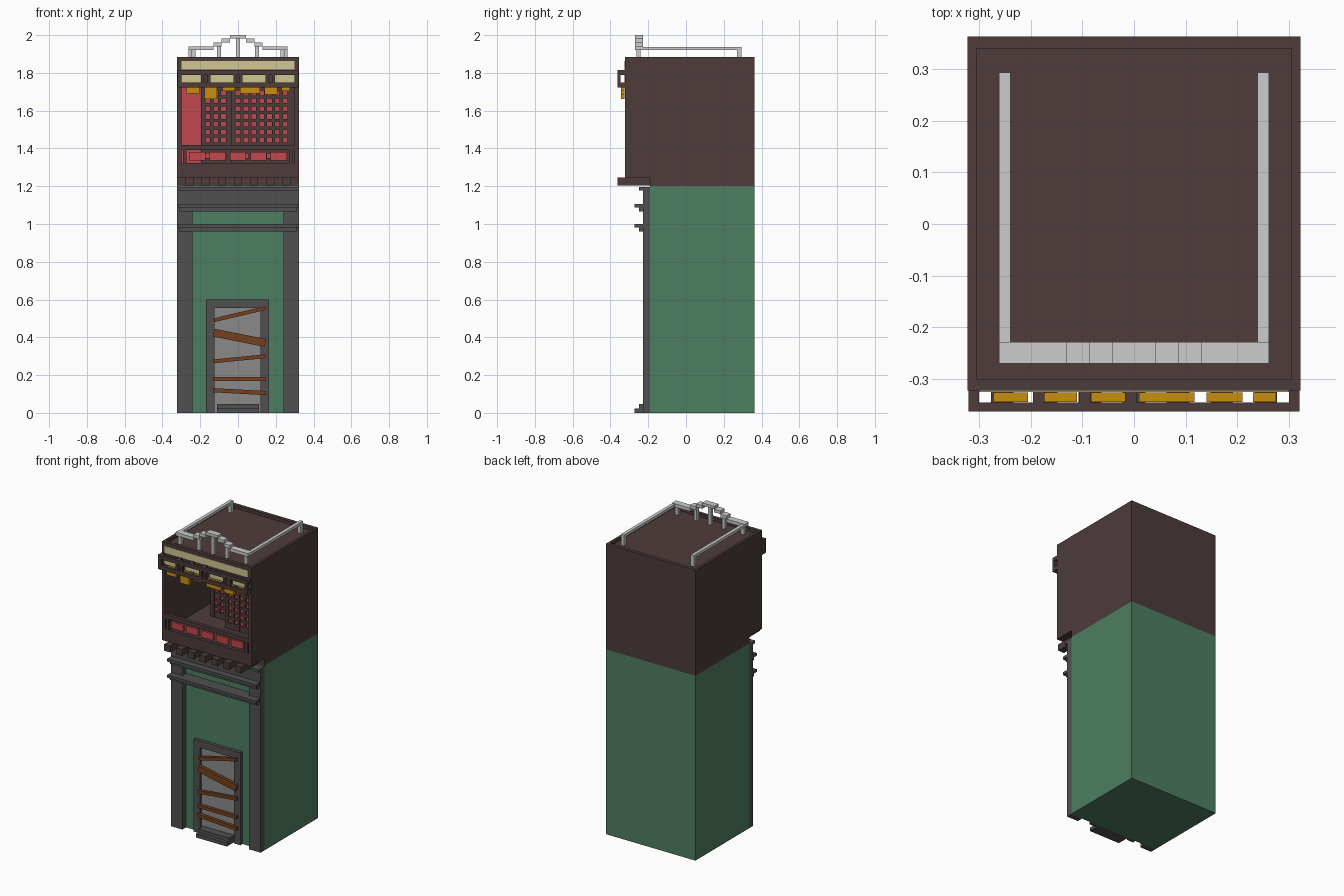
import bpy, bmesh, math
from mathutils import Matrix, Vector

if "Cube" in bpy.data.objects:
    bpy.data.objects.remove(bpy.data.objects["Cube"])


def material(name, hex_code):
    def linear(c):
        return c / 12.92 if c <= 0.04045 else ((c + 0.055) / 1.055) ** 2.4
    rgb = [linear(int(hex_code[i:i + 2], 16) / 255) for i in (0, 2, 4)]
    m = bpy.data.materials.new(name)
    m.use_nodes = True
    m.diffuse_color = (*rgb, 1)
    m.node_tree.nodes["Principled BSDF"].inputs["Base Color"].default_value = (*rgb, 1)
    return m


BROWN = material("dark brown", "4d3c3b")
GREEN = material("green plaster", "4d7e61")
STONE = material("dark grey stone", "505050")
DOOR = material("door grey", "8a8a8a")
WOOD = material("plank wood", "75401d")
RED = material("red", "c2474e")
CREAM = material("cream", "cfc791")
ORANGE = material("orange", "c98f0e")
METAL = material("light grey metal", "cccccc")


def finish(name, bm, mat):
    mesh = bpy.data.meshes.new(name)
    bm.to_mesh(mesh)
    bm.free()
    mesh.materials.append(mat)
    obj = bpy.data.objects.new(name, mesh)
    bpy.context.collection.objects.link(obj)
    return obj


def add_box(bm, x0, x1, y0, y1, z0, z1):
    size = Matrix.Diagonal((x1 - x0, y1 - y0, z1 - z0, 1))
    mid = Vector((x0 + x1, y0 + y1, z0 + z1)) / 2
    bmesh.ops.create_cube(bm, size=1, matrix=Matrix.Translation(mid) @ size)


def part(name, mat, *boxes):
    """One object made of boxes given as x, y and z ranges."""
    bm = bmesh.new()
    for b in boxes:
        add_box(bm, *b)
    return finish(name, bm, mat)


def both(x0, x1, *rest):
    """A box and its mirror image across x."""
    return [(x0, x1, *rest), (-x1, -x0, *rest)]


def cut(obj, *boxes):
    """Subtract boxes from an object."""
    for b in boxes:
        cutter = part("cutter", BROWN, b)
        cutter.hide_render = True
        mod = obj.modifiers.new("cut", "BOOLEAN")
        mod.operation, mod.solver, mod.object = "DIFFERENCE", "EXACT", cutter
        bpy.context.view_layer.update()
        shape = bpy.data.meshes.new_from_object(
            obj.evaluated_get(bpy.context.evaluated_depsgraph_get()))
        obj.modifiers.clear()
        obj.data = shape
        bpy.data.objects.remove(cutter)


W = 0.322       # half width
BACK = 0.363
FRONT = -0.322  # upper storey front
WALL = -0.19    # lower storey front

# Lower storey with stone pilasters, lintel and mouldings
part("lower_storey", GREEN, (-W, W, WALL, BACK, 0, 1.2))
part("pilasters", STONE, *both(0.24, W, -0.228, WALL, 0, 1.065))
part("lintel", STONE, (-W, W, -0.228, WALL, 1.065, 1.195))
part("lintel_cap", STONE, (-W, W, -0.25, -0.228, 1.178, 1.195))
for name, z in (("upper_moulding", 1.065), ("lower_moulding", 0.96)):
    part(name, STONE, (-0.312, 0.312, -0.25, WALL, z, z + 0.022),
         (-0.318, 0.318, -0.272, WALL, z + 0.022, z + 0.04))

# Boarded door with step
part("door_frame", STONE, (-0.17, -0.125, -0.212, WALL, 0, 0.6),
     (0.12, 0.165, -0.212, WALL, 0, 0.6), (-0.125, 0.12, -0.212, WALL, 0.556, 0.6))
part("door_panel", DOOR, (-0.125, 0.12, -0.198, WALL, 0, 0.556))
part("door_step", STONE, (-0.112, 0.11, -0.272, WALL, 0, 0.023),
     (-0.112, 0.11, -0.25, WALL, 0.023, 0.046))
planks = [(0.49, 0.555, 0.02), (0.425, 0.37, 0.042), (0.273, 0.3, 0.02),
          (0.18, 0.18, 0.02), (0.12, 0.105, 0.022)]
for i, (za, zb, thick) in enumerate(planks):
    plank = part(f"door_plank_{i + 1}", WOOD,
                 (-0.14, 0.14, -0.01, 0.01, -thick / 2, thick / 2))
    plank.location = (0.008, -0.217, (za + zb) / 2)
    plank.rotation_euler.y = -math.atan2(zb - za, 0.275)

# Upper storey: hollow room, sunken roof and an overhanging front
upper = part("upper_storey", BROWN, (-W, W, FRONT, BACK, 1.2, 1.885))
cut(upper, (-0.5, 0.5, -0.5, WALL, 1.1, 1.245),
    (-0.3, 0.3, -0.5, 0.33, 1.31, 1.73),
    (-0.305, 0.305, -0.3, 0.34, 1.865, 2))
part("overhang_beams", BROWN, *[(x - 0.022, x + 0.022, -0.363, WALL, 1.203, 1.245)
                                for x in [-0.255 + 0.085 * i for i in range(7)]])
part("room_back_wall", RED, (-0.3, 0.3, 0.322, 0.33, 1.31, 1.73))


# Sliding lattice screens with red paper behind
def screen(name, x0, x1, first, columns, y):
    pitch, hole, top = 0.0415, 0.025, 1.706
    part(name + "_paper", RED, (x0, x1, y + 0.01, y + 0.016, 1.31, 1.73))
    starts = [first + pitch * i for i in range(columns)]
    lefts = [x0] + [s + hole for s in starts]
    bars = [(a, b, y, y + 0.01, 1.31, 1.73) for a, b in zip(lefts, starts + [x1])]
    tops = [top - pitch * i for i in range(9)]
    for hi, lo in zip([1.73] + [t - hole for t in tops], tops + [1.31]):
        bars.append((x0, x1, y + 0.002, y + 0.01, lo, hi))
    part(name + "_lattice", BROWN, *bars)


screen("left_screen", -0.197, -0.02, -0.172, 3, 0.0)
screen("right_screen", -0.035, 0.3, -0.012, 7, -0.085)

# Balcony rail with red panels
part("balcony_rail", BROWN, (-0.3, 0.3, FRONT, -0.3, 1.392, 1.417),
     (-0.3, 0.3, FRONT, -0.3, 1.31, 1.322),
     *both(0.272, 0.292, FRONT, -0.3, 1.322, 1.392))
part("balcony_panels", RED, *[(x - 0.043, x + 0.043, -0.317, -0.303, 1.336, 1.38)
                              for x in [-0.216 + 0.108 * i for i in range(5)]])

# Cream fascia strip and small windows
part("fascia_strip", CREAM, (-0.3, 0.3, FRONT - 0.003, FRONT, 1.818, 1.862))
part("fascia_windows", CREAM, *both(0.025, 0.15, FRONT - 0.003, FRONT, 1.746, 1.79),
     *both(0.19, 0.3, FRONT - 0.003, FRONT, 1.746, 1.79))

# Open frame standing off the fascia, with brackets
frame = []
for z0, z1 in ((1.722, 1.748), (1.79, 1.815)):
    frame.append((-0.32, 0.32, -0.363, -0.345, z0, z1))
    frame += both(0.3, 0.32, -0.345, FRONT, z0, z1)
    frame += [(x, x + 0.022, -0.345, FRONT, z0, z1) for x in (-0.195, -0.106, -0.017)]
for x in (0.0, 0.17, -0.17):
    frame += [(x + s - 0.008, x + s + 0.008, -0.363, -0.347, 1.748, 1.79)
              for s in (-0.017, 0.017)]
frame += both(0.3, 0.32, -0.363, -0.347, 1.748, 1.79)
part("fascia_frame", BROWN, *frame)

# Hanging banners
banners = [(-0.272, -0.205, 1.69), (-0.177, -0.11, 1.663), (-0.083, -0.017, 1.705),
           (0.01, 0.117, 1.69), (0.14, 0.21, 1.685), (0.23, 0.275, 1.705)]
part("hanging_banners", ORANGE, *[(a, b, -0.344, FRONT - 0.004, z, 1.744)
                                  for a, b, z in banners])

# Roof railing: side rails, stepped front crest and posts
part("side_rails", METAL, *both(0.239, 0.261, -0.228, 0.293, 1.92, 1.938))
crest = [(-0.043, 0.043, -0.27, -0.228, 1.982, 2.0)]
for a, b, z in ((0.131, 0.261, 1.92), (0.087, 0.131, 1.94), (0.043, 0.087, 1.961)):
    crest += both(a, b, -0.27, -0.228, z, z + 0.021)
part("front_crest", METAL, *crest)
part("rail_posts", METAL, (-0.01, 0.01, -0.262, -0.24, 1.865, 1.982),
     *both(0.091, 0.111, -0.262, -0.24, 1.865, 1.94),
     *both(0.225, 0.247, -0.262, -0.24, 1.865, 1.92),
     *both(0.239, 0.261, 0.271, 0.293, 1.865, 1.92))
